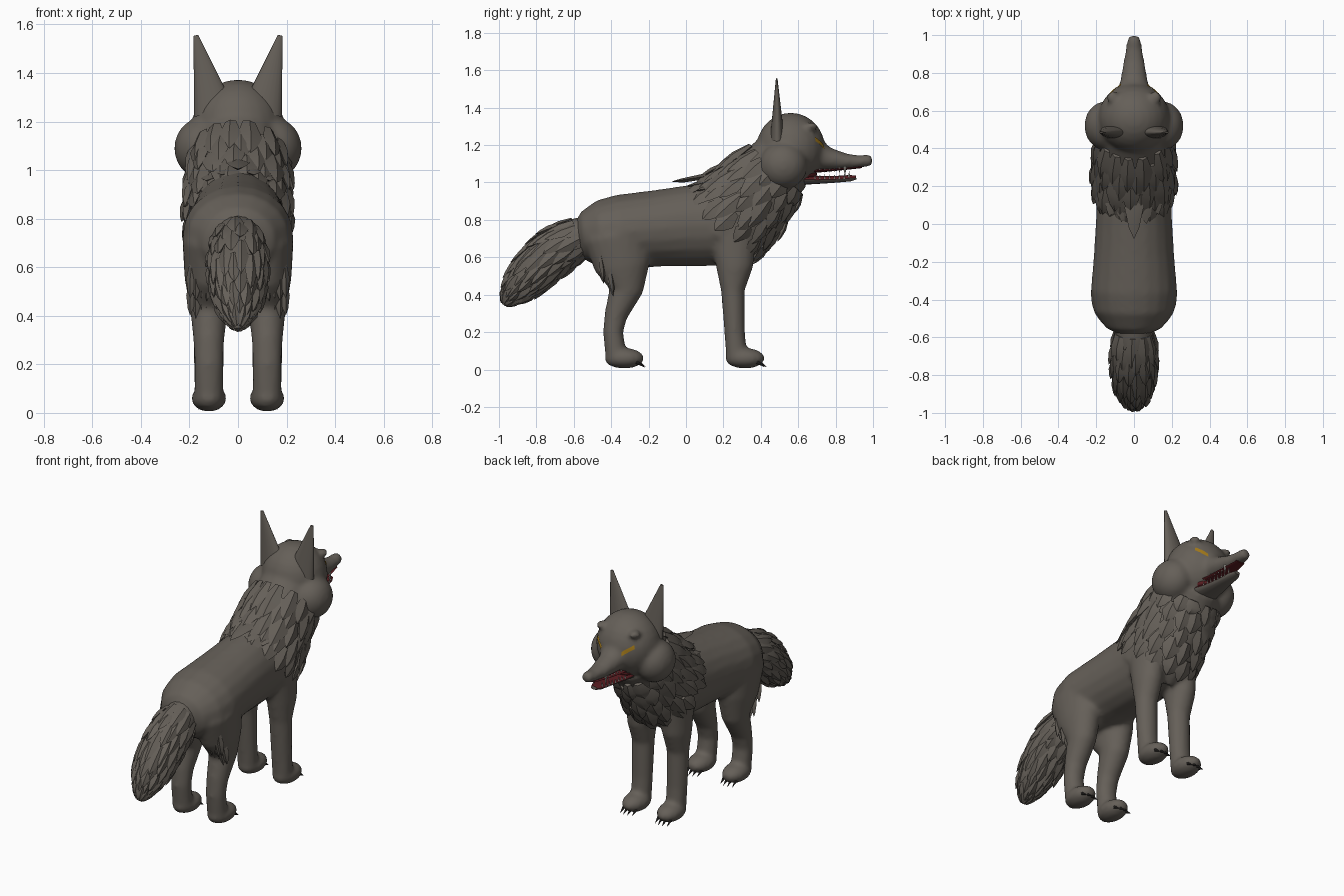
import bpy, bmesh, math, random
from mathutils import Vector, Matrix

random.seed(4)
if "Cube" in bpy.data.objects:
    bpy.data.objects.remove(bpy.data.objects["Cube"])


def material(name, rgb):
    m = bpy.data.materials.new(name)
    m.use_nodes = True
    m.diffuse_color = (*rgb, 1)
    bsdf = m.node_tree.nodes["Principled BSDF"]
    bsdf.inputs["Base Color"].default_value = (*rgb, 1)
    bsdf.inputs["Roughness"].default_value = 0.8
    return m


FUR = material("grey brown fur", (0.13, 0.115, 0.098))
MOUTH = material("dark red mouth", (0.10, 0.012, 0.015))
EYE = material("amber eye", (0.36, 0.19, 0.01))
TOOTH = material("ivory tooth", (0.62, 0.6, 0.54))
CLAW = material("dark claw", (0.03, 0.027, 0.025))


def finish(bm, name, *mats, angle=40):
    bmesh.ops.recalc_face_normals(bm, faces=bm.faces[:])
    mesh = bpy.data.meshes.new(name)
    bm.to_mesh(mesh)
    bm.free()
    ob = bpy.data.objects.new(name, mesh)
    bpy.context.collection.objects.link(ob)
    for m in mats:
        mesh.materials.append(m)
    bpy.ops.object.select_all(action='DESELECT')
    ob.select_set(True)
    bpy.context.view_layer.objects.active = ob
    bpy.ops.object.shade_smooth_by_angle(angle=math.radians(angle))
    return ob


def surf(path, t, a, x=0):
    """Centre and skin point at station t, angle a, of a path of (y, z, rx, rn)."""
    i = min(int(t), len(path) - 2)
    f = t - i
    y, z, rx, rn = [p + (q - p) * f for p, q in zip(path[i], path[i + 1])]

    def tangent(k):
        p, q = path[max(k - 1, 0)], path[min(k + 1, len(path) - 1)]
        return Vector((0, q[0] - p[0], q[1] - p[1])).normalized()
    d = tangent(i).lerp(tangent(i + 1), f).normalized()
    c = Vector((x, y, z))
    return c, c + Vector((rx * math.cos(a), -d.z * rn * math.sin(a), d.y * rn * math.sin(a)))


def loft(bm, path, x=0, sides=20):
    rings = [[bm.verts.new(surf(path, k, math.tau * j / sides, x)[1]) for j in range(sides)]
             for k in range(len(path))]
    for r, s in zip(rings, rings[1:]):
        for j in range(sides):
            n = (j + 1) % sides
            bm.faces.new((r[j], r[n], s[n], s[j]))
    bm.faces.new(rings[0])
    bm.faces.new(rings[-1])


def ball(bm, centre, radii):
    bmesh.ops.create_uvsphere(bm, u_segments=24, v_segments=14, radius=1,
                              matrix=Matrix.Translation(centre) @ Matrix.Diagonal((*radii, 1)))


def spike(bm, base, tip, radius, end=0.0, sides=8, flat=1.0):
    d = Vector(tip) - Vector(base)
    turn = d.to_track_quat('Z', 'Y').to_matrix().to_4x4()
    mid = (Vector(base) + Vector(tip)) / 2
    bmesh.ops.create_cone(bm, cap_ends=True, segments=sides, radius1=radius, radius2=end, depth=d.length,
                          matrix=Matrix.Translation(mid) @ Matrix.Diagonal((1, flat, 1, 1)) @ turn)


def leaf(bm, p, q, out, width, thick=0.014):
    """Pointed lock of fur from p to q with a raised ridge."""
    d, out = q - p, out.normalized()
    side = d.cross(out).normalized() * width / 2
    rings = []
    for s, w in ((0, 0.5), (0.45, 1), (0.8, 0.55)):
        c = p + d * s
        rings.append([bm.verts.new(v) for v in
                      (c + side * w, c + out * thick * w, c - side * w, c - out * thick)])
    tip = bm.verts.new(q)
    for r, s in zip(rings, rings[1:]):
        for j in range(4):
            bm.faces.new((r[j], r[(j + 1) % 4], s[(j + 1) % 4], s[j]))
    for j in range(4):
        bm.faces.new((rings[-1][j], rings[-1][(j + 1) % 4], tip))
    bm.faces.new(rings[0])


# Body, neck, head, snout and legs fused into one smooth skin
TORSO = [(-.59, .71, .06, .07), (-.55, .715, .15, .13), (-.46, .72, .21, .185), (-.35, .735, .228, .2),
         (-.15, .755, .212, .205), (.05, .77, .2, .22), (.25, .78, .195, .22), (.38, .78, .16, .17)]
NECK = [(.52, 1.11, .18, .18), (.45, 1.04, .19, .19), (.35, .92, .2, .225),
        (.24, .81, .205, .245), (.15, .73, .2, .24)]
SNOUT = [(.6, 1.17, .13, .12), (.7, 1.15, .09, .085), (.76, 1.125, .072, .062), (.86, 1.112, .056, .042),
         (.93, 1.112, .043, .033), (.97, 1.117, .038, .034), (.998, 1.118, .025, .024)]
FRONT_LEG = [(.25, .75, .08, .13), (.26, .55, .08, .1), (.25, .42, .066, .063), (.26, .2, .062, .055),
             (.27, .08, .06, .057), (.275, .03, .05, .05)]
BACK_LEG = [(-.37, .72, .11, .18), (-.34, .55, .1, .15), (-.32, .42, .077, .09), (-.375, .29, .063, .062),
            (-.39, .2, .06, .054), (-.375, .08, .06, .057), (-.37, .03, .05, .05)]
bm = bmesh.new()
for path in (TORSO, NECK, SNOUT):
    loft(bm, path)
ball(bm, (0, .56, 1.18), (.19, .185, .193))
for s in (-1, 1):
    ball(bm, (s * .15, .52, 1.09), (.113, .13, .125))
    ball(bm, (s * .115, .67, 1.3), (.03, .035, .024))
    for path, y in ((FRONT_LEG, .315), (BACK_LEG, -.33)):
        loft(bm, path, s * .12)
        ball(bm, (s * .12, y, .06), (.073, .107, .055))
body = finish(bm, "body", FUR)
remesh = body.modifiers.new("Fuse", 'REMESH')
remesh.mode, remesh.voxel_size, remesh.use_smooth_shade = 'VOXEL', 0.013, True
relax = body.modifiers.new("Relax", 'SMOOTH')
relax.factor, relax.iterations = 0.5, 8

# Ears
bm = bmesh.new()
for s in (-1, 1):
    spike(bm, (s * .098, .49, 1.24), (s * .174, .483, 1.555), .085, .01, 20, .45)
ear_mesh = finish(bm, "ears", FUR)
for v in ear_mesh.data.vertices:
    v.co.y = .485 + (v.co.y - .485)

# Lower jaw, red on the upper side
bm = bmesh.new()
loft(bm, [(.56, 1.02, .1, .035), (.7, 1.014, .066, .022), (.8, 1.017, .046, .018),
          (.88, 1.023, .036, .017), (.91, 1.026, .02, .01)], sides=16)
bm.normal_update()
bmesh.ops.recalc_face_normals(bm, faces=bm.faces[:])
for f in bm.faces:
    f.material_index = 1 if f.normal.z > 0.3 else 0
finish(bm, "lower_jaw", FUR, MOUTH)

# Palate and throat
bm = bmesh.new()
loft(bm, [(.62, 1.06, .08, .014), (.74, 1.064, .062, .008), (.85, 1.073, .045, .006), (.94, 1.082, .03, .005)])
ball(bm, (0, .64, 1.045), (.085, .06, .032))
finish(bm, "mouth_lining", MOUTH)

# Teeth
bm = bmesh.new()
for s in (-1, 1):
    spike(bm, (s * .04, .85, 1.085), (s * .04, .85, 1.025), .008)
    spike(bm, (s * .036, .82, 1.08), (s * .04, .82, 1.045), .006)
    spike(bm, (s * .03, .87, 1.025), (s * .03, .875, 1.07), .006)
    for k in range(7):
        y, x = .69 + k * .026, s * (.062 - k * .004)
        spike(bm, (x, y, 1.018), (x, y, 1.046), .005)
        spike(bm, (x * .9, y, 1.075), (x * .9, y, 1.052), .005)
finish(bm, "teeth", TOOTH)

# Slanted eyes laid onto the face
bm = bmesh.new()
for s in (-1, 1):
    u, v = Vector((s * .065, -.04, .045)), Vector((0, .003, .026))
    grid = [[bm.verts.new(Vector((s * .075, .745, 1.185)) + u * (i / 8) + v * (j / 3 - .2))
             for j in range(4)] for i in range(9)]
    for a, b in zip(grid, grid[1:]):
        for j in range(3):
            bm.faces.new((a[j], b[j], b[j + 1], a[j + 1]))
eyes = finish(bm, "eyes", EYE)
wrap = eyes.modifiers.new("Lay on face", 'SHRINKWRAP')
wrap.target, wrap.wrap_mode, wrap.offset = body, 'ABOVE_SURFACE', 0.005

# Claws
bm = bmesh.new()
for s in (-1, 1):
    for y in (.315, -.33):
        for k in (-1.5, -.5, .5, 1.5):
            x = s * .12 + k * .027
            spike(bm, (x, y + .08 - abs(k) * .01, .04), (x * 1.01, y + .122 - abs(k) * .01, .012), .01)
finish(bm, "claws", CLAW)

# Mane of overlapping locks
bm = bmesh.new()
for row in range(5):
    t = .55 + row * .55
    for k in range(15):
        a = math.tau * (k + row % 2 * .5) / 15 + random.uniform(-.08, .08)
        reach = 1.15 - .35 * math.sin(a) + random.uniform(-.15, .15)
        c, p = surf(NECK, t, a)
        q = surf(NECK, min(t + reach, 4), a)[1]
        out = p - c
        leaf(bm, p + out * .03, q + out * random.uniform(.06, .17), out, random.uniform(.09, .12), .02)
for x, y in ((0, -.08), (.06, 0), (-.06, .01), (.12, .05), (-.12, .04)):
    leaf(bm, Vector((x * .7, .22, 1.05 - abs(x) * .4)), Vector((x * 1.1, y, 1.005 - abs(x) * .4)),
         Vector((x, -.1, 1)), .1, .015)
finish(bm, "mane", FUR, angle=35)

# Bushy tail
TAIL = [(-.48, .73, .1, .1), (-.58, .7, .1, .11), (-.68, .65, .112, .118), (-.78, .565, .115, .115),
        (-.88, .46, .095, .095), (-.94, .395, .055, .055), (-.975, .345, .01, .01)]
bm = bmesh.new()
loft(bm, TAIL)
for row in range(9):
    t = .9 + row * .5
    for k in range(11):
        a = math.tau * (k + row % 2 * .5) / 11 + random.uniform(-.1, .1)
        c, p = surf(TAIL, t, a)
        q = surf(TAIL, min(t + random.uniform(1, 1.4), 6), a)[1]
        out = p - c
        leaf(bm, p, q + out * random.uniform(.08, .2), out, .075 * (1 - row * .05), .016)
finish(bm, "tail", FUR, angle=35)

# Ragged locks behind the thighs
bm = bmesh.new()
for s in (-1, 1):
    for k in range(5):
        x = s * (.1 + .022 * k)
        for y, z in ((-.5, .62), (-.45, .55)):
            leaf(bm, Vector((x, y + .01 * k, z)), Vector((x * 1.05, y + .06, z - .15 - .012 * (k % 2))),
                 Vector((s * .4, -1, -.3)), .045)
finish(bm, "thigh_fur", FUR, angle=35)
